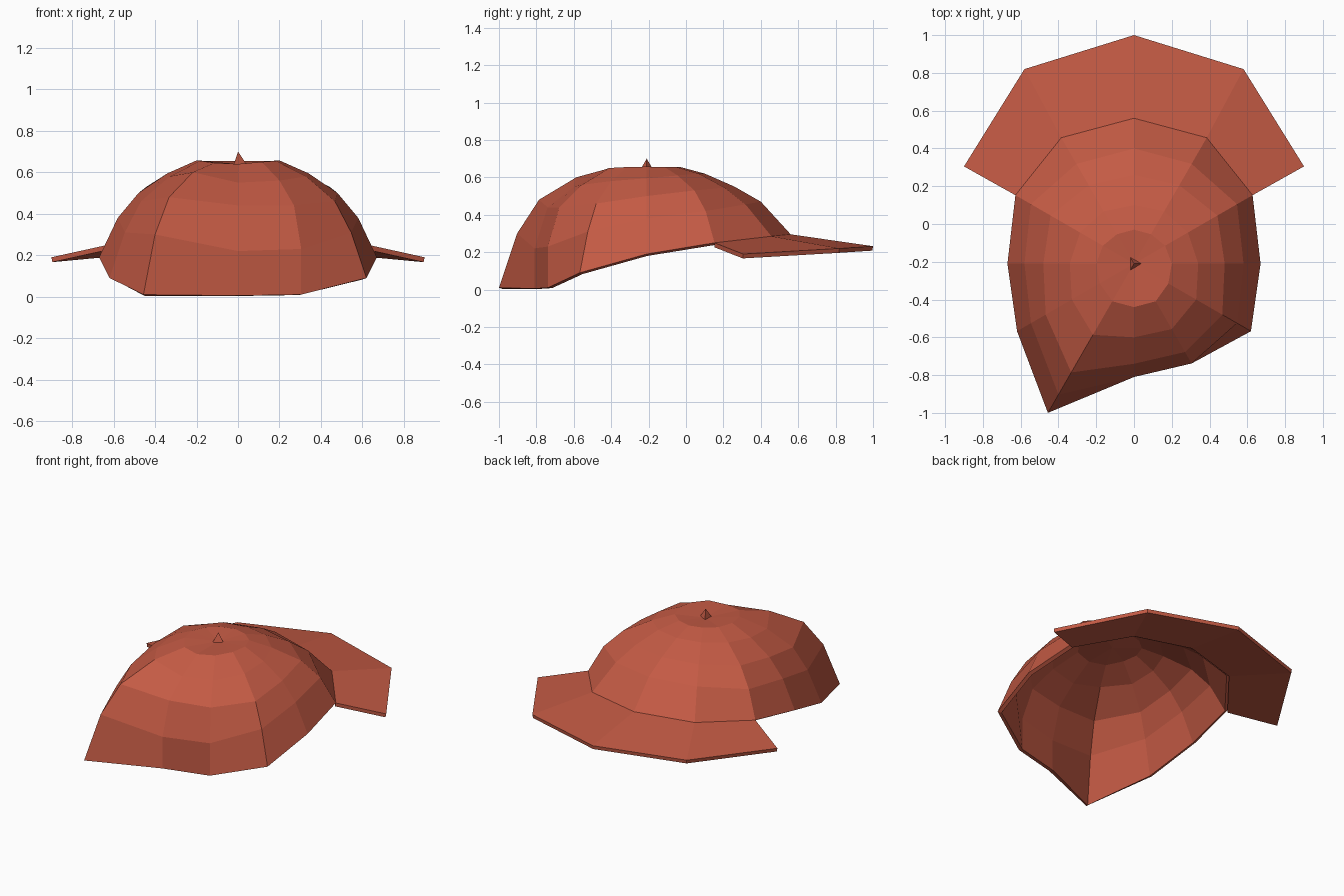
import bpy, bmesh, math

if "Cube" in bpy.data.objects:
    bpy.data.objects.remove(bpy.data.objects["Cube"])

CY = -0.21  # crown centre in y

cloth = bpy.data.materials.new("brick red cloth")
cloth.diffuse_color = (0.55, 0.103, 0.058, 1)
cloth.use_nodes = True
cloth.node_tree.nodes["Principled BSDF"].inputs["Base Color"].default_value = cloth.diffuse_color


def make(name, verts, faces, thickness=0):
    mesh = bpy.data.meshes.new(name)
    mesh.from_pydata(verts, [], faces)
    mesh.materials.append(cloth)
    obj = bpy.data.objects.new(name, mesh)
    bpy.context.collection.objects.link(obj)
    if thickness:
        mod = obj.modifiers.new("thickness", 'SOLIDIFY')
        mod.thickness = thickness
        mod.offset = -1
    return obj


# Crown profiles: angle -> (radius, height) from rim to top
front = [(0.77, 0.295), (0.61, 0.47), (0.47, 0.55), (0.31, 0.62), (0.18, 0.655)]
front_side = [(0.77, 0.285), (0.61, 0.455), (0.48, 0.545), (0.32, 0.62), (0.18, 0.655)]
temple = [(0.725, 0.25), (0.63, 0.42), (0.51, 0.53), (0.33, 0.61), (0.19, 0.655)]
side = [(0.67, 0.19), (0.58, 0.38), (0.48, 0.50), (0.34, 0.595), (0.20, 0.657)]
rear_side = [(0.715, 0.09), (0.63, 0.31), (0.54, 0.46), (0.38, 0.58), (0.21, 0.655)]
rear_right = [(0.61, 0.01), (0.61, 0.23), (0.54, 0.44), (0.40, 0.56), (0.23, 0.65)]
rear = [(0.60, 0.005), (0.60, 0.22), (0.53, 0.44), (0.39, 0.55), (0.23, 0.64)]
rear_peak = [(0.912, 0.01), (0.80, 0.30), (0.665, 0.48), (0.435, 0.60), (0.23, 0.645)]
spokes = [side, temple, front_side, front, front_side, temple, side,
          rear_side, rear_peak, rear, rear_right, rear_side]


def spoke_point(s, k):
    a = math.radians(30 * s)
    r, z = spokes[s][k]
    return (r * math.cos(a), CY + r * math.sin(a), z)


# Crown shell
n, rings = 12, 5
verts = [spoke_point(s, k) for k in range(rings) for s in range(n)]
verts.append((0, CY, 0.64))
faces = []
for s in range(n):
    t = (s + 1) % n
    for k in range(rings - 1):
        faces.append((k * n + s, k * n + t, (k + 1) * n + t, (k + 1) * n + s))
    faces.append(((rings - 1) * n + s, (rings - 1) * n + t, rings * n))
make("crown", verts, faces, 0.025)

# Brim
half = [(0.90, 0.305, 0.19), (0.58, 0.82, 0.22)]
outer = half + [(0, 1.0, 0.232)] + [(-x, y, z) for x, y, z in reversed(half)]
inner = [spoke_point(s, 0) for s in range(1, 6)]
make("brim", inner + outer,
     [(i, i + 5, i + 6, i + 1) for i in range(4)], 0.024)

# Top button: small three-sided spike
base = [(0.04 * math.cos(a), CY + 0.04 * math.sin(a), 0.64)
        for a in (0, 2 * math.pi / 3, 4 * math.pi / 3)]
make("top_button", base + [(0, CY, 0.70)],
     [(0, 1, 3), (1, 2, 3), (2, 0, 3), (2, 1, 0)])
